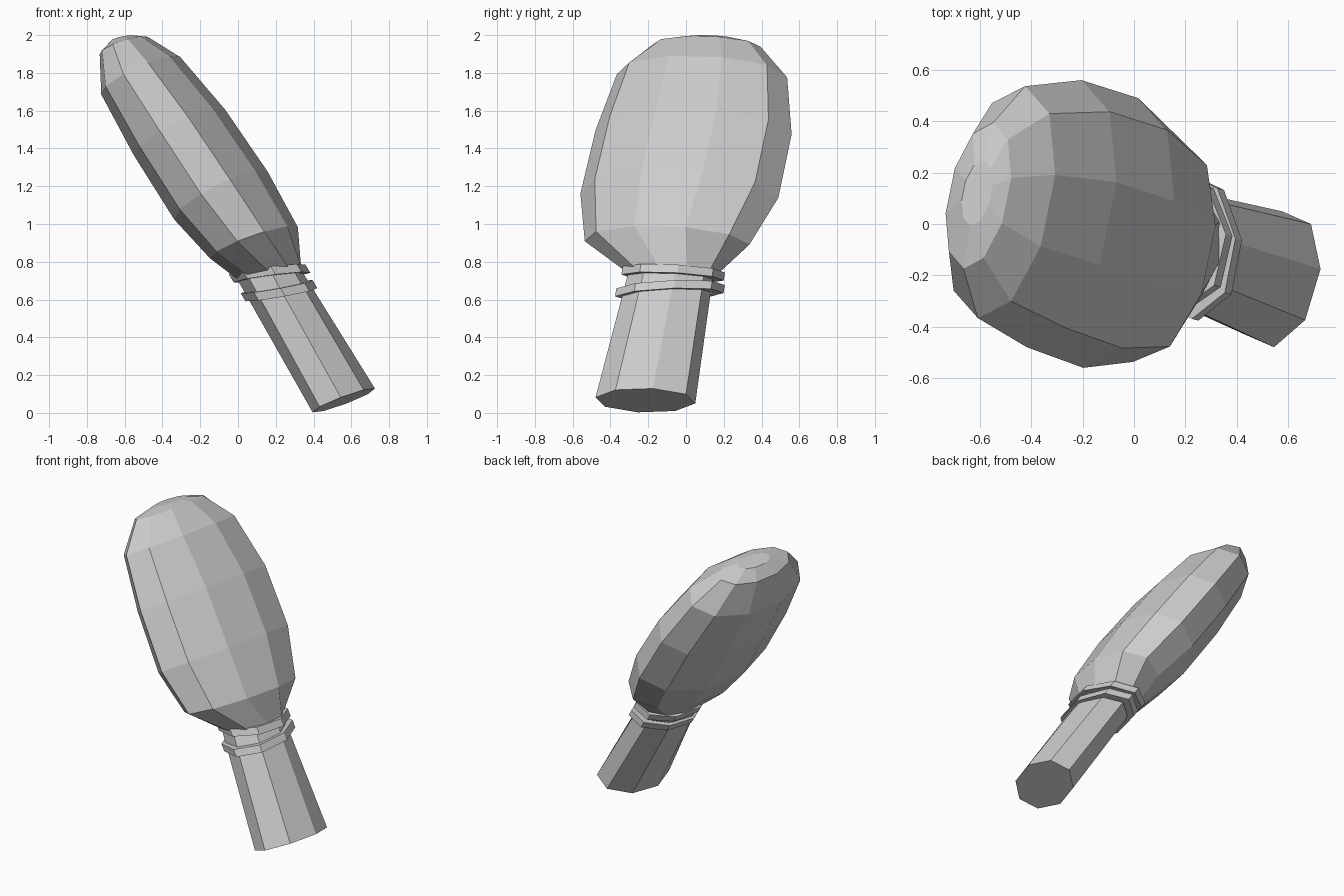
import bpy, bmesh, math
from mathutils import Vector

if "Cube" in bpy.data.objects:
    bpy.data.objects.remove(bpy.data.objects["Cube"])

AXIS = Vector((-0.51, 0.13, 0.85)).normalized()   # long axis of the tilted tool


def loft(name, stations, sides, wides, cyclic=False):
    """Skin elliptical sections: (centre, thin half-vector, wide half-width)."""
    bm = bmesh.new()
    rings = []
    for k, (c, u, w) in enumerate(stations):
        wide = Vector(wides[min(k, len(wides) - 1)]).normalized()
        ring = []
        for i in range(sides):
            a = 2 * math.pi * i / sides
            ring.append(bm.verts.new(Vector(c) + wide * w * math.cos(a) + Vector(u) * math.sin(a)))
        rings.append(ring)
    pairs = list(zip(rings, rings[1:]))
    if cyclic:
        pairs.append((rings[-1], rings[0]))
    else:
        bm.faces.new(rings[0])
        bm.faces.new(rings[-1])
    for lo, hi in pairs:
        for i in range(sides):
            j = (i + 1) % sides
            bm.faces.new((lo[i], lo[j], hi[j], hi[i]))
    bmesh.ops.recalc_face_normals(bm, faces=bm.faces)
    mesh = bpy.data.meshes.new(name)
    bm.to_mesh(mesh)
    bm.free()
    obj = bpy.data.objects.new(name, mesh)
    bpy.context.collection.objects.link(obj)
    return obj


def band(name, c, u, w, wide, height=0.05, wall=0.82):
    """Thin closed collar around the neck."""
    c, u = Vector(c), Vector(u)
    lo, hi = c - AXIS * height / 2, c + AXIS * height / 2
    loft(name, [(lo, u, w), (hi, u, w), (hi, u * wall, w * wall), (lo, u * wall, w * wall)], 8, [wide], True)


# Eight-sided handle with a slightly skewed end and a slight twist
loft("handle", [
    ((0.56, -0.215, 0.066), (0.165, 0.04, 0.063), 0.265),
    ((0.16, -0.08, 0.74), (0.16, 0.03, 0.04), 0.225),
], 8, [(0.06, 0.99, -0.06), (-0.06, 0.99, -0.03)])

# Two collars at the neck, tilted opposite ways
band("lower_band", (0.217, -0.085, 0.647), (0.19, 0.025, 0.035), 0.288, (-0.07, 0.99, 0.03))
band("upper_band", (0.167, -0.068, 0.738), (0.203, 0.025, 0.025), 0.272, (-0.07, 0.99, -0.06))

# Flattened ten-sided bulb with a low domed tip
loft("head", [
    ((0.165, -0.075, 0.735), (0.18, 0.01, 0.03), 0.235),
    ((0.085, -0.10, 0.90), (0.215, -0.04, 0.09), 0.445),
    ((-0.09, -0.035, 1.15), (0.225, -0.04, 0.137), 0.535),
    ((-0.31, 0.04, 1.485), (0.22, -0.04, 0.13), 0.53),
    ((-0.515, 0.085, 1.785), (0.19, -0.035, 0.107), 0.46),
    ((-0.605, 0.11, 1.945), (0.115, -0.02, 0.05), 0.29),
    ((-0.61, 0.12, 1.985), (0.055, -0.01, 0.015), 0.13),
], 10, [(-0.02, 0.99, -0.03), (0.2, 0.98, -0.02)])
